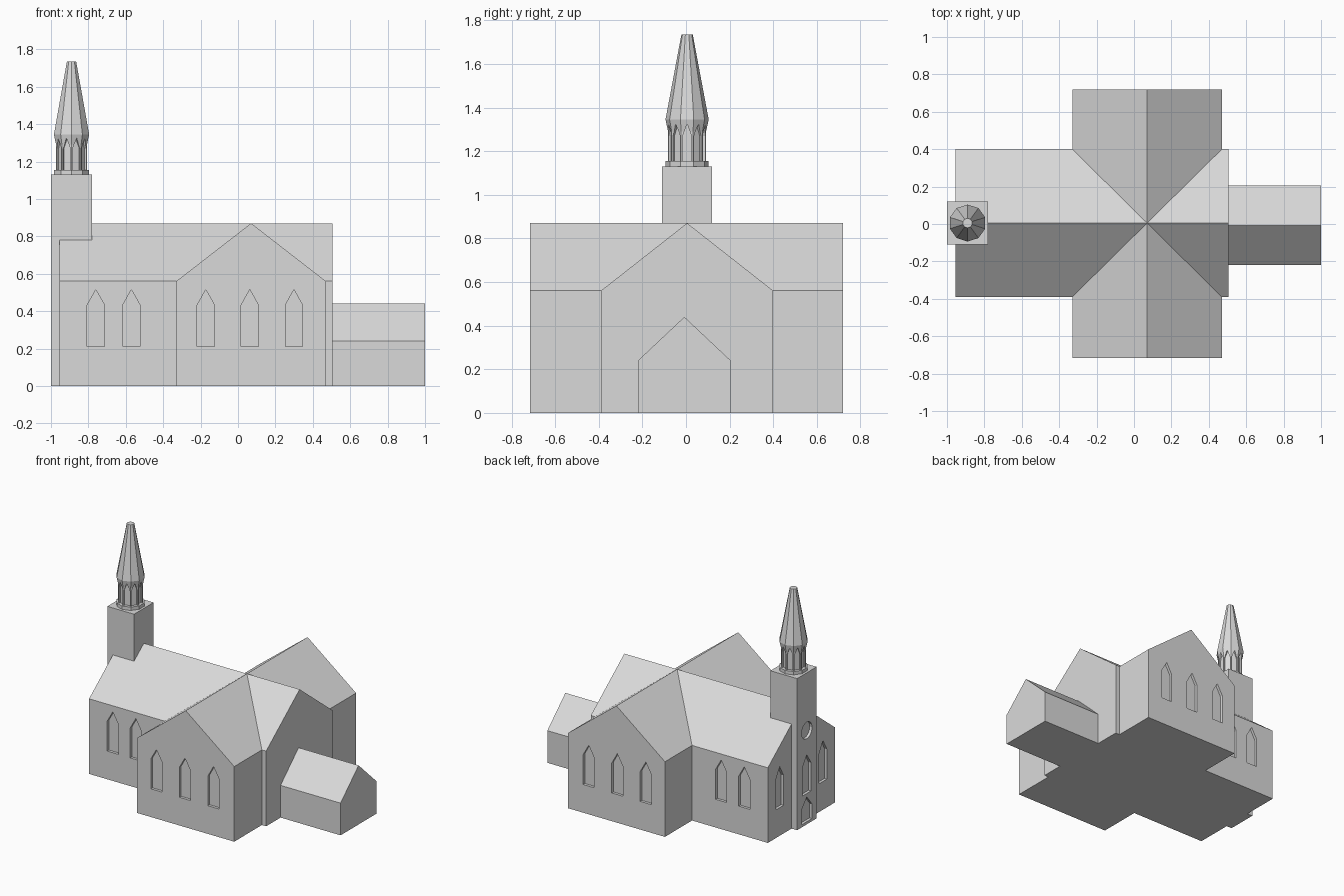
import bpy, bmesh, math
from mathutils import Matrix, Vector

if "Cube" in bpy.data.objects:
    bpy.data.objects.remove(bpy.data.objects["Cube"])

stone = bpy.data.materials.new("pale_grey_stone")
stone.diffuse_color = (0.7, 0.7, 0.7, 1)
stone.use_nodes = True
stone.node_tree.nodes["Principled BSDF"].inputs["Base Color"].default_value = stone.diffuse_color


def finish(bm, name):
    bmesh.ops.recalc_face_normals(bm, faces=bm.faces)
    me = bpy.data.meshes.new(name)
    bm.to_mesh(me)
    bm.free()
    me.materials.append(stone)
    ob = bpy.data.objects.new(name, me)
    bpy.context.collection.objects.link(ob)
    return ob


def add_prism(bm, profile, y0, y1, mat):
    """Extrude an (x, z) profile along y, then place it with a matrix."""
    a = [bm.verts.new(mat @ Vector((u, y0, z))) for u, z in profile]
    b = [bm.verts.new(mat @ Vector((u, y1, z))) for u, z in profile]
    n = len(profile)
    bm.faces.new(a)
    bm.faces.new(b[::-1])
    for i in range(n):
        j = (i + 1) % n
        bm.faces.new((a[i], b[i], b[j], a[j]))


def gabled(name, width, length, eave, ridge, centre, turn):
    """House block with its ridge along the local y axis."""
    w = width / 2
    bm = bmesh.new()
    add_prism(bm, [(-w, 0), (w, 0), (w, eave), (0, ridge), (-w, eave)],
              -length / 2, length / 2,
              Matrix.Translation((*centre, 0)) @ Matrix.Rotation(turn, 4, 'Z'))
    return finish(bm, name)


def arch(half, bottom, spring, peak):
    return [(-half, bottom), (half, bottom), (half, spring), (0, peak), (-half, spring)]


def lofted(name, rings, sides, centre):
    """Stack of regular polygons given as (radius, height)."""
    bm = bmesh.new()
    loops = []
    for r, z in rings:
        loops.append([bm.verts.new((centre[0] + r * math.cos(math.pi / 2 + math.tau * k / sides),
                                    centre[1] + r * math.sin(math.pi / 2 + math.tau * k / sides), z))
                      for k in range(sides)])
    bm.faces.new(loops[0][::-1])
    bm.faces.new(loops[-1])
    for lo, hi in zip(loops, loops[1:]):
        for k in range(sides):
            j = (k + 1) % sides
            bm.faces.new((lo[k], lo[j], hi[j], hi[k]))
    return finish(bm, name)


def recess(ob, cuts):
    """Sink niches into walls; each cut is (profile, wall point, turn, depth)."""
    bm = bmesh.new()
    for profile, (x, y), turn, depth in cuts:
        add_prism(bm, profile, -0.04, depth,
                  Matrix.Translation((x, y, 0)) @ Matrix.Rotation(turn, 4, 'Z'))
    cutter = finish(bm, "niche_cutter")
    cutter.hide_render = True
    mod = ob.modifiers.new("niches", 'BOOLEAN')
    mod.operation = 'DIFFERENCE'
    mod.solver = 'EXACT'
    mod.object = cutter
    bpy.context.view_layer.objects.active = ob
    bpy.ops.object.modifier_apply(modifier=mod.name)
    bpy.data.objects.remove(cutter)


FRONT, BACK, LEFT = 0, math.pi, -math.pi / 2
window = arch(0.046, 0.21, 0.433, 0.515)

# Nave with side windows and a window either side of the tower
nave = gabled("nave", 0.79, 1.46, 0.56, 0.87, (-0.225, 0.005), math.pi / 2)
cuts = []
for x in (-0.76, -0.57):
    cuts += [(window, (x, -0.39), FRONT, 0.02), (window, (x, 0.40), BACK, 0.02)]
for y in (-0.25, 0.26):
    cuts.append((window, (-0.955, y), LEFT, 0.02))
recess(nave, cuts)

# Crossing transept with three windows in each gable
transept = gabled("transept", 0.80, 1.435, 0.56, 0.87, (0.07, 0.002), 0)
cuts = []
for x in (-0.172, 0.063, 0.299):
    cuts += [(window, (x, -0.7155), FRONT, 0.02), (window, (x, 0.7195), BACK, 0.02)]
recess(transept, cuts)

# Low annex at the end
gabled("annex", 0.425, 0.52, 0.24, 0.44, (0.74, -0.0075), math.pi / 2)

# Square tower with round window, arched window and door
bm = bmesh.new()
add_prism(bm, [(-1, 0), (-0.78, 0), (-0.78, 1.13), (-1, 1.13)], -0.11, 0.12, Matrix())
tower = finish(bm, "tower")
disc = [(0.062 * math.cos(math.tau * k / 16), 0.70 + 0.062 * math.sin(math.tau * k / 16))
        for k in range(16)]
recess(tower, [(p, (-1, 0.005), LEFT, 0.02) for p in
               (disc, arch(0.05, 0.23, 0.44, 0.52), arch(0.06, 0.02, 0.13, 0.205))])

# Ten-sided plinth, belfry and spire
SIDES, MID = 10, (-0.89, 0.005)
lofted("spire_plinth", [(0.098, 1.12), (0.098, 1.155)], SIDES, MID)
spire = lofted("belfry_and_spire",
               [(0.087, 1.13), (0.087, 1.29), (0.099, 1.345), (0.026, 1.735)], SIDES, MID)
apothem = 0.087 * math.cos(math.pi / SIDES)
cuts = []
for k in range(SIDES):
    a = math.pi / 2 + math.tau * (k + 0.5) / SIDES
    wall = (MID[0] + apothem * math.cos(a), MID[1] + apothem * math.sin(a))
    cuts.append((arch(0.02, 1.15, 1.27, 1.325), wall, a + math.pi / 2, 0.012))
recess(spire, cuts)
